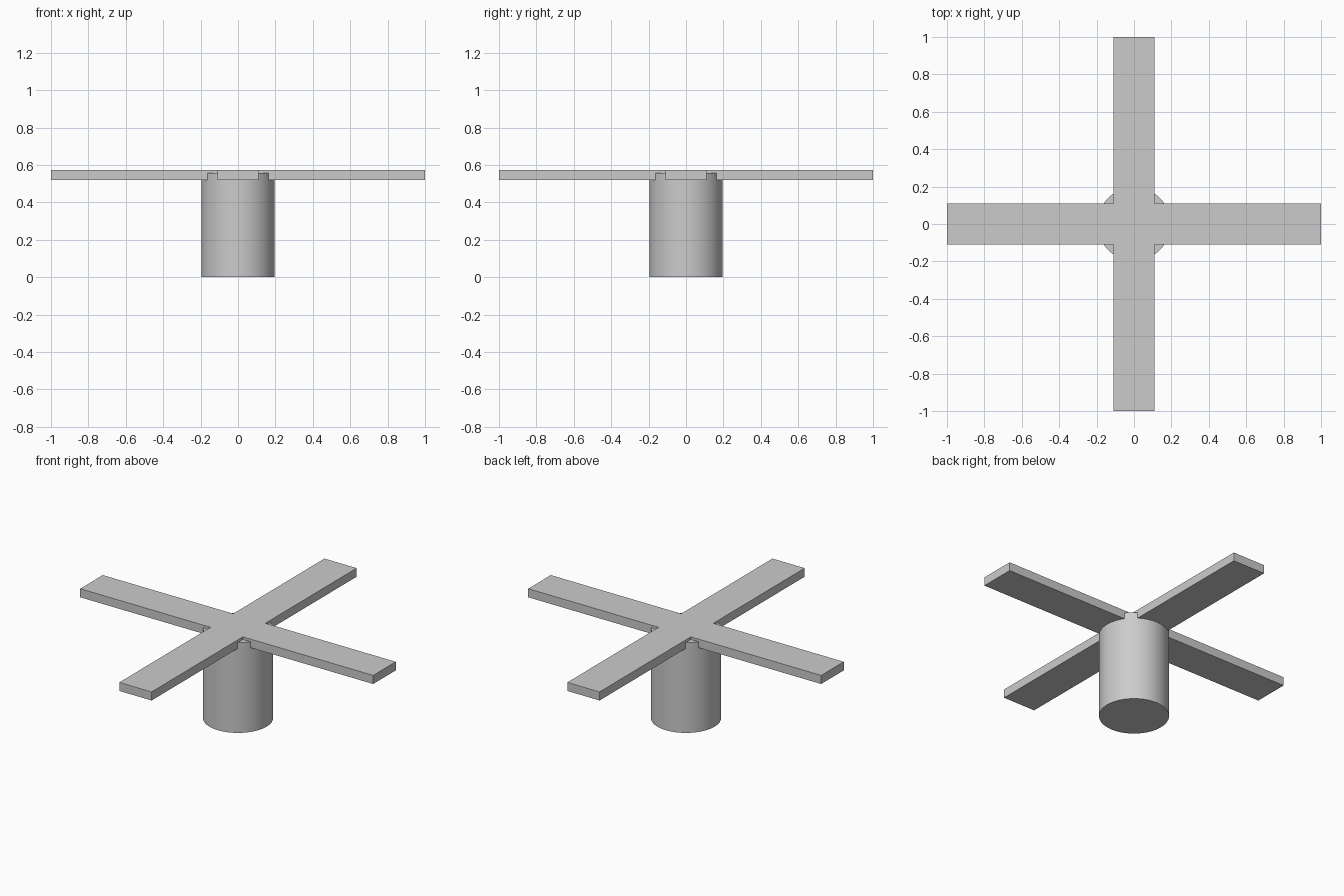
import bpy, bmesh

if "Cube" in bpy.data.objects:
    bpy.data.objects.remove(bpy.data.objects["Cube"])

# Round hub
bpy.ops.mesh.primitive_cylinder_add(vertices=64, radius=0.196, depth=0.557, location=(0, 0, 0.2785))
hub = bpy.context.object
hub.name = "hub"
bpy.ops.object.shade_smooth_by_angle()

# Four flat blades as one extruded cross
W, L, Z0, Z1 = 0.11, 1.0, 0.52, 0.573
bm = bmesh.new()
outline = []
x = [(L, -W), (L, W), (W, W)]
for _ in range(4):
    outline += x
    x = [(-b, a) for a, b in x]
face = bm.faces.new([bm.verts.new((a, b, Z0)) for a, b in outline])
ext = bmesh.ops.extrude_face_region(bm, geom=[face], use_keep_orig=True)
for v in ext["geom"]:
    if isinstance(v, bmesh.types.BMVert):
        v.co.z = Z1
bmesh.ops.recalc_face_normals(bm, faces=bm.faces)
mesh = bpy.data.meshes.new("cross_blades")
bm.to_mesh(mesh)
bm.free()
bpy.context.collection.objects.link(bpy.data.objects.new("cross_blades", mesh))
